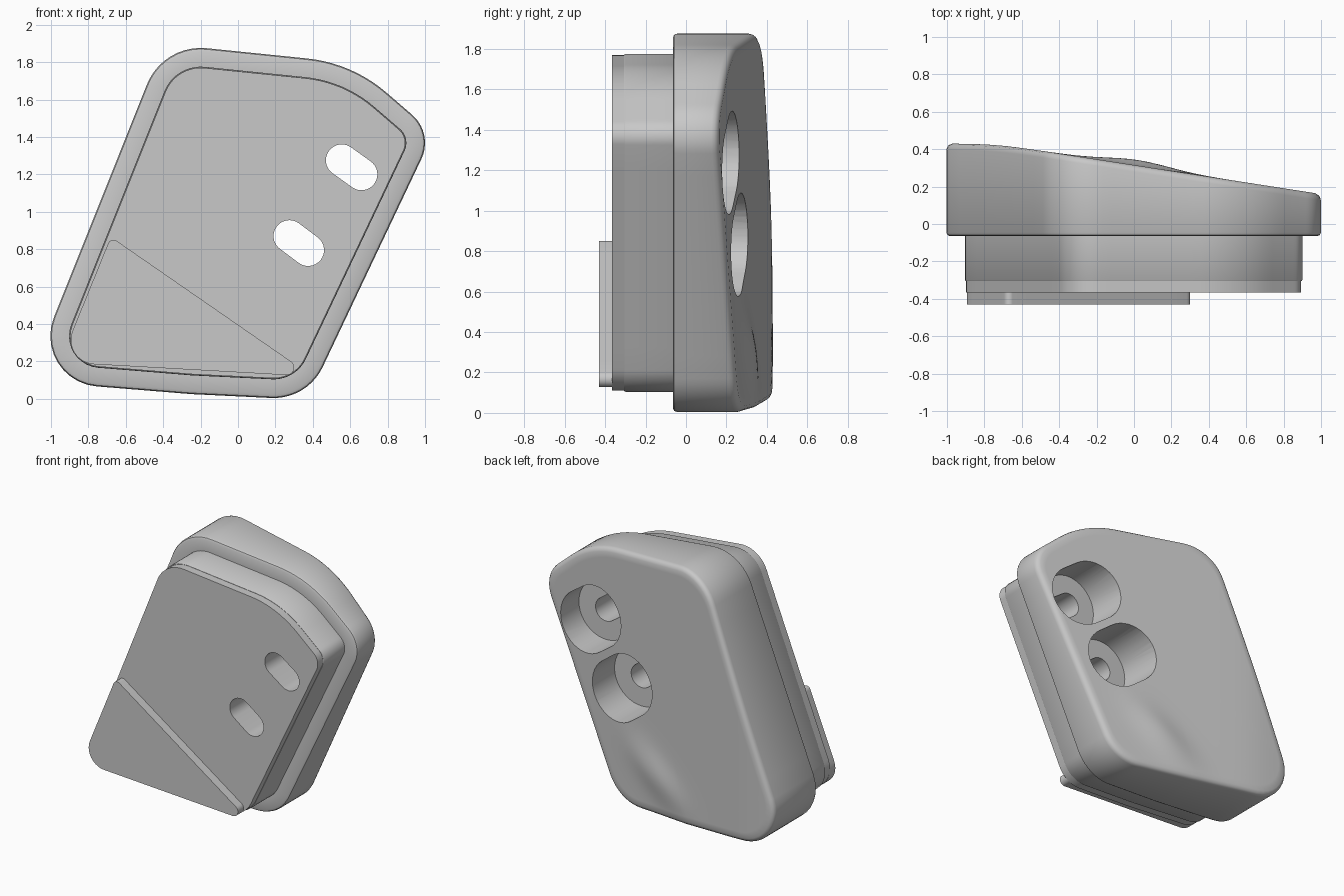
import bpy, bmesh, math
from mathutils import Vector

cube = bpy.data.objects.get("Cube")
if cube:
    bpy.data.objects.remove(cube, do_unlink=True)

GREY = (0.58, 0.58, 0.58, 1)
grey = bpy.data.materials.new("plain grey")
grey.use_nodes = True
grey.diffuse_color = GREY
grey.node_tree.nodes["Principled BSDF"].inputs["Base Color"].default_value = GREY

# Corner x, z and fillet radius, counter-clockwise
OUTLINE = [(-1.12, 0.096, 0.27), (-0.25, 0.025, 1.0), (0.37, -0.005, 0.29),
           (1.046, 1.42, 0.20), (0.61, 1.795, 0.77), (-0.40, 1.898, 0.31)]
PAD = [(-0.953, 0.195, 0.13), (0.40, 0.119, 0.04), (-0.68, 0.866, 0.03)]


def rounded(corners, inset=0.0, arc=10, straight=10):
    """Filleted polygon, moved inwards by inset, with a constant point count."""
    n = len(corners)
    pts = [Vector(c[:2]) for c in corners]
    dirs = [(pts[(i + 1) % n] - pts[i]).normalized() for i in range(n)]
    fillets = []
    for i in range(n):
        a, b = dirs[i - 1], dirs[i]
        turn = a.angle(b)
        inward = (b - a).normalized()
        corner = pts[i] + inward * inset / math.cos(turn / 2)
        r = max(corners[i][2] - inset, 0.01)
        centre = corner + inward * r / math.cos(turn / 2)
        start = math.atan2(-a.x, a.y)
        fillets.append([centre + r * Vector((math.cos(start + turn * k / arc),
                                             math.sin(start + turn * k / arc)))
                        for k in range(arc + 1)])
    loop = []
    for i, f in enumerate(fillets):
        loop += f
        nxt = fillets[(i + 1) % n][0]
        loop += [f[-1].lerp(nxt, k / straight) for k in range(1, straight)]
    return loop


def loft(name, rings):
    """Bridge rings of 3D points and close both ends."""
    bm = bmesh.new()
    loops = [[bm.verts.new(p) for p in ring] for ring in rings]
    n = len(loops[0])
    for a, b in zip(loops, loops[1:]):
        for i in range(n):
            j = (i + 1) % n
            bm.faces.new((a[i], a[j], b[j], b[i]))
    bm.faces.new(loops[0])
    bm.faces.new(loops[-1])
    bmesh.ops.recalc_face_normals(bm, faces=bm.faces)
    mesh = bpy.data.meshes.new(name)
    bm.to_mesh(mesh)
    bm.free()
    obj = bpy.data.objects.new(name, mesh)
    bpy.context.collection.objects.link(obj)
    mesh.materials.append(grey)
    return obj


def slab(name, corners, levels):
    """Stack of flat outlines given as (inset, y)."""
    return loft(name, [[(p.x, y, p.y) for p in rounded(corners, d)] for d, y in levels])


def back(p):
    """Depth of the sloping back, with its flat thick side and low diagonal ridge."""
    slope = 0.16 + 0.155 * (1 - p.x)
    blend = 0.012
    y = -blend * math.log(math.exp(-slope / blend) + math.exp(-0.43 / blend))
    along = Vector((0.8, 0.6))
    d = p - Vector((0.02, 0.30))
    u, v = d.dot(along), d.x * along.y - d.y * along.x
    return y + 0.03 * math.exp(-(u / 0.28) ** 2 - (v / 0.12) ** 2)


def select(obj):
    bpy.ops.object.select_all(action="DESELECT")
    obj.select_set(True)
    bpy.context.view_layer.objects.active = obj


def slot_cutter(ends, r, y0, y1):
    """Stadium-shaped cutter through the y direction."""
    a, b = Vector(ends[0]), Vector(ends[1])
    d = (b - a).normalized()
    start = math.atan2(d.y, d.x) + math.pi / 2
    loop = []
    for k, c in ((0, a), (1, b)):
        for i in range(21):
            t = start + math.pi * (k + i / 20)
            loop.append(c + r * Vector((math.cos(t), math.sin(t))))
    obj = loft("slot_cutter", [[(p.x, y, p.y) for p in loop] for y in (y0, y1)])
    obj.hide_render = True
    return obj


def cut(obj, cutter):
    mod = obj.modifiers.new("cut", "BOOLEAN")
    mod.operation = "DIFFERENCE"
    mod.solver = "EXACT"
    mod.object = cutter
    select(obj)
    bpy.ops.object.modifier_apply(modifier=mod.name)
    bpy.data.objects.remove(cutter, do_unlink=True)


# Main body: rounded front rim, side wall, rounded back rim, then the sloping back
rings = [[(p.x, y, p.y) for p in rounded(OUTLINE, d)]
         for d, y in ((0.09, -0.065), (0.02, -0.065), (0.006, -0.059), (0, -0.045))]
for d, drop in ((0, 0.035), (0.004, 0.02), (0.012, 0.009), (0.03, 0)):
    rings.append([(p.x, back(p) - drop, p.y) for p in rounded(OUTLINE, d)])
middle = Vector((0.0, 0.93))
for k in range(1, 24):
    ring = [p.lerp(middle, k / 24) for p in rounded(OUTLINE, 0.03)]
    rings.append([(p.x, back(p), p.y) for p in ring])
body = loft("main_body", rings)

# Stepped neck, front plate and triangular pad
neck = slab("neck", OUTLINE, ((0.10, -0.05), (0.10, -0.30), (0.104, -0.306)))
plate = slab("front_plate", OUTLINE, ((0.106, -0.305), (0.106, -0.365)))
pad = slab("triangular_pad", PAD, ((0, -0.36), (0, -0.43)))

# Two through slots, each with a wide counterbore at the back
for ends in (((0.555, 1.275), (0.66, 1.20)), ((0.275, 0.87), (0.375, 0.795))):
    cut(body, slot_cutter(ends, 0.218, -0.03, 0.7))
    for part in (body, neck, plate):
        cut(part, slot_cutter(ends, 0.085, -0.7, 0.7))

for part in (body, neck, plate, pad):
    select(part)
    bpy.ops.object.shade_smooth_by_angle(angle=math.radians(35))
